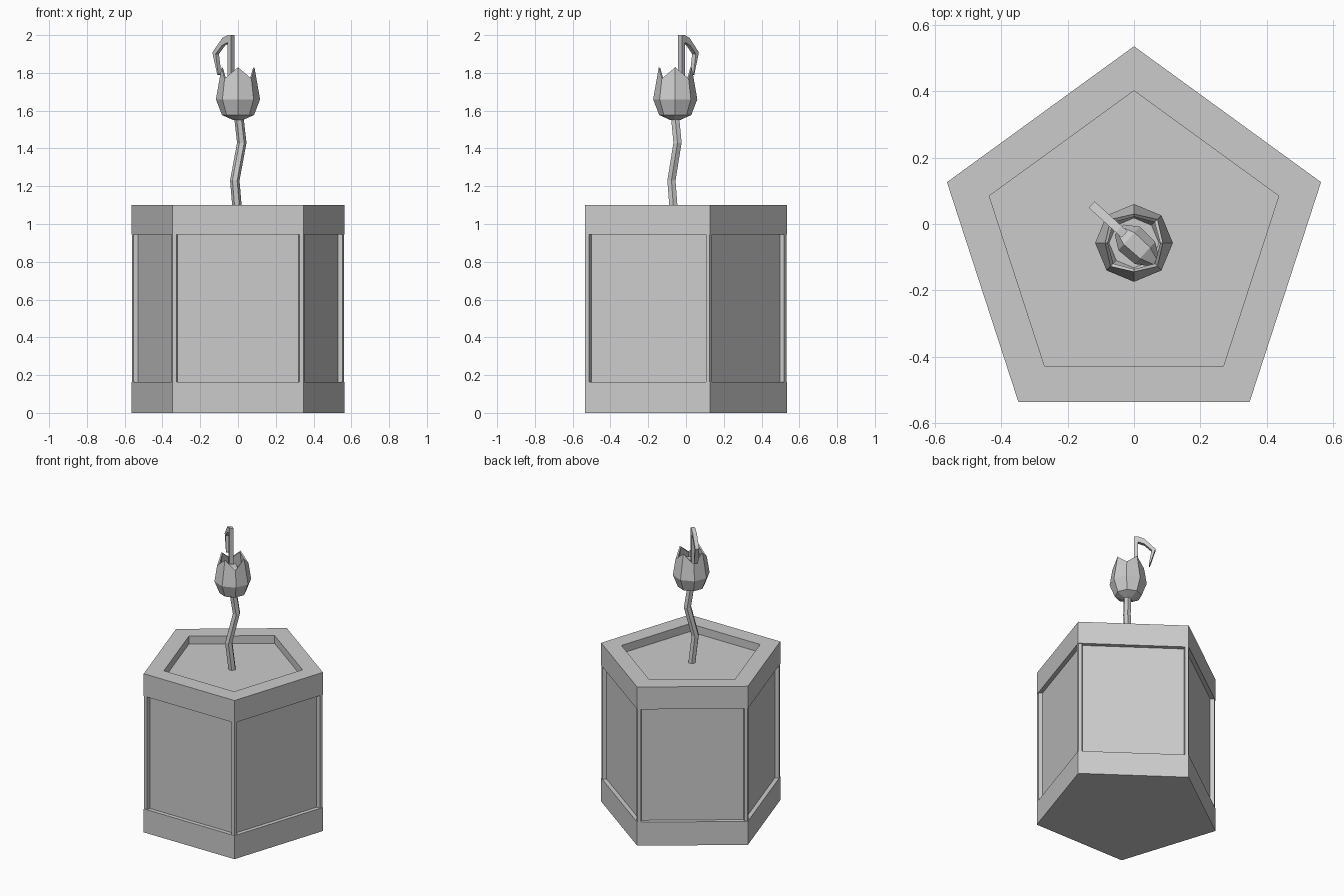
import bpy, bmesh
from math import sin, cos, pi
from mathutils import Vector, Matrix

if "Cube" in bpy.data.objects:
    bpy.data.objects.remove(bpy.data.objects["Cube"])

CY = -0.057          # y of the planter axis
R = 0.592            # outer pentagon radius


def make(name, verts, faces):
    me = bpy.data.meshes.new(name)
    me.from_pydata([tuple(v) for v in verts], [], faces)
    bm = bmesh.new()
    bm.from_mesh(me)
    bmesh.ops.recalc_face_normals(bm, faces=bm.faces)
    bm.to_mesh(me)
    bm.free()
    ob = bpy.data.objects.new(name, me)
    bpy.context.collection.objects.link(ob)
    return ob


def ring(r, z, n=5, off=pi / 2):
    return [Vector((r * cos(off + 2 * pi * i / n), CY + r * sin(off + 2 * pi * i / n), z)) for i in range(n)]


def loft(name, rings, caps=True, closed=False):
    """Skin a list of equal-length rings."""
    n, m = len(rings[0]), len(rings)
    faces = []
    for k in range(m if closed else m - 1):
        a, b = k * n, ((k + 1) % m) * n
        faces += [(a + i, a + (i + 1) % n, b + (i + 1) % n, b + i) for i in range(n)]
    if caps and not closed:
        faces += [tuple(range(n)), tuple(range((m - 1) * n, m * n))]
    return make(name, [v for r in rings for v in r], faces)


# Planter: base band, recessed wall, hollow rim, soil
loft("base_band", [ring(R, 0), ring(R, 0.163)])
loft("recessed_wall", [ring(R - 0.034, 0.1), ring(R - 0.034, 0.96)])
loft("rim_band", [ring(R, 0.945), ring(R, 1.1), ring(0.458, 1.1), ring(0.458, 0.945)], closed=True)
loft("soil", [ring(0.462, 0.95), ring(0.462, 1.045)])

# Corner posts between the panels
corners = ring(R - 0.003, 0)
for i, v in enumerate(corners):
    side = []
    for w in (corners[i - 1], corners[(i + 1) % 5]):
        e = (w - v).normalized()
        inward = (Vector((0, CY, 0)) - (v + w) / 2).normalized()
        a = v + e * 0.021
        side.append((a, a + inward * 0.03 + e * 0.006))
    prof = [v, side[0][0], side[0][1], side[1][1], side[1][0]]
    loft(f"corner_post_{i + 1}", [[p + Vector((0, 0, z)) for p in prof] for z in (0.15, 0.955)])

# Crooked stem
path = [(0.0, -0.062, 1.03), (-0.017, -0.077, 1.23), (0.02, -0.045, 1.43), (0.004, -0.058, 1.57)]
loft("stem", [[Vector((x + 0.025 * cos(i * pi / 3), y + 0.025 * sin(i * pi / 3), z)) for i in range(6)]
              for x, y, z in path])


# Flower cup: eight-sided, four petal tips, with thickness
def petal_edge(tip_r, valley_r, tip_z, valley_z):
    tips, valleys = ring(tip_r, tip_z, 8), ring(valley_r, valley_z, 8)
    return [tips[i] if i % 2 == 0 else valleys[i] for i in range(8)]


loft("flower_cup", [ring(0.025, 1.55, 8), ring(0.085, 1.577, 8), ring(0.117, 1.66, 8),
                    petal_edge(0.087, 0.1, 1.83, 1.77), petal_edge(0.079, 0.088, 1.825, 1.766),
                    ring(0.104, 1.66, 8), ring(0.075, 1.6, 8)])

# Faceted core lying diagonally in the cup
D = Vector((-0.74, 0.67, 0)).normalized()
S = Vector((-D.y, D.x, 0))
core = []
for s, w in ((-0.085, 0.018), (-0.045, 0.045), (0.02, 0.048), (0.06, 0.02)):
    core.append([Vector((0, CY, 1.72)) + D * s + S * (w * cos(j * pi / 3)) + Vector((0, 0, w * sin(j * pi / 3)))
                 for j in range(6)])
loft("flower_core", core)

# Hooked stalk: flat profile extruded across the diagonal plane
stalk = [(0.038, 1.71), (0.038, 2.0), (0.062, 2.0), (0.1, 1.985), (0.172, 1.908), (0.136, 1.79),
         (0.130, 1.795), (0.148, 1.9), (0.103, 1.945), (0.062, 1.962), (0.062, 1.71)]
loft("hooked_stalk", [[Vector((0, CY, z)) + D * s + S * t for s, z in stalk] for t in (-0.013, 0.013)])
